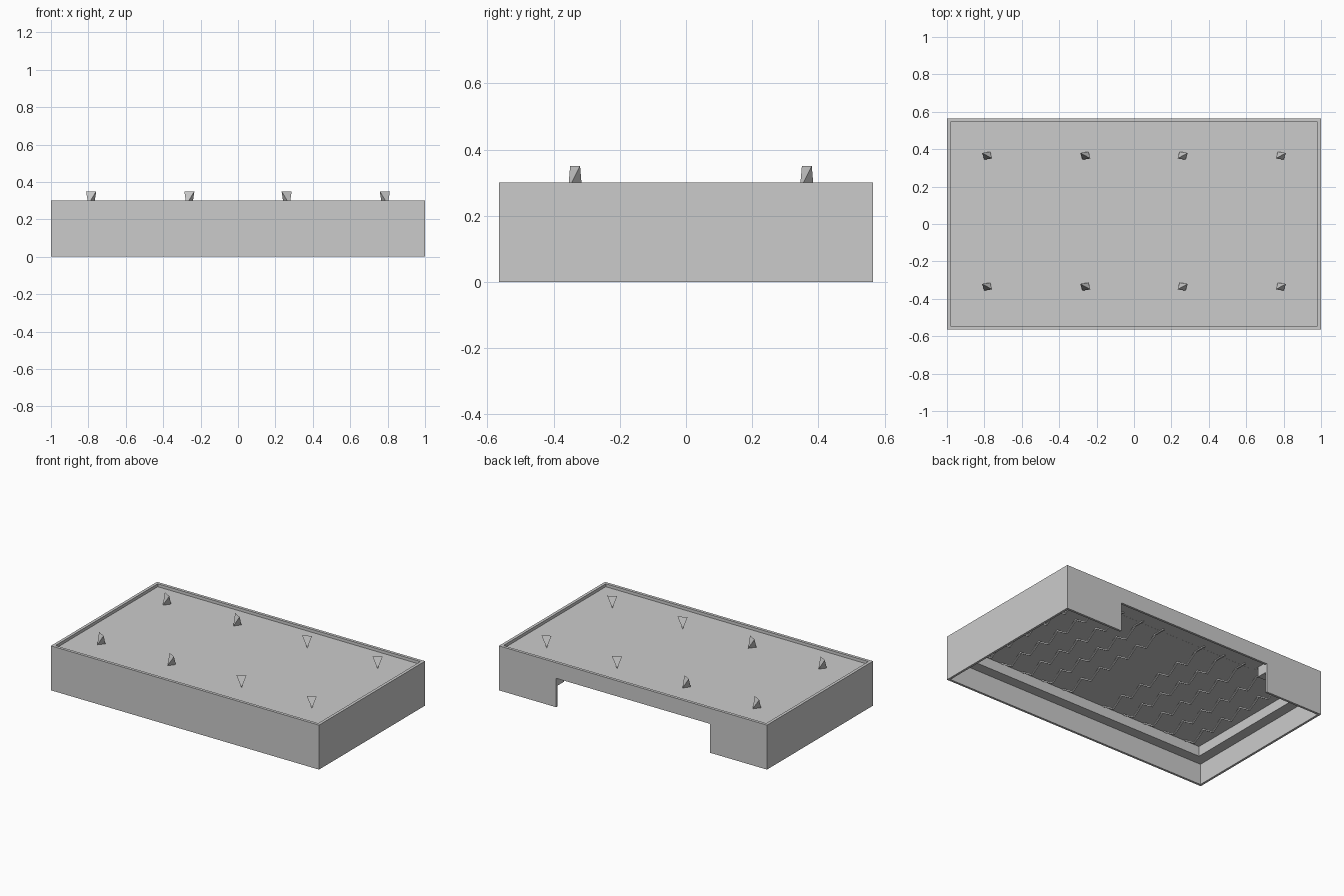
import bpy, bmesh
from mathutils import Vector

if "Cube" in bpy.data.objects:
    bpy.data.objects.remove(bpy.data.objects["Cube"])


def make_object(name, bm):
    bmesh.ops.recalc_face_normals(bm, faces=bm.faces)
    mesh = bpy.data.meshes.new(name)
    bm.to_mesh(mesh)
    bm.free()
    obj = bpy.data.objects.new(name, mesh)
    bpy.context.collection.objects.link(obj)
    return obj


def add_box(bm, lo, hi):
    lo, hi = Vector(lo), Vector(hi)
    geo = bmesh.ops.create_cube(bm, size=1)
    for v in geo["verts"]:
        v.co = Vector(((lo[i] + hi[i]) / 2 + v.co[i] * (hi[i] - lo[i]) for i in range(3)))


def sink(bm, face, border, dz):
    # inset a face and push it up or down to form a recess
    bmesh.ops.inset_region(bm, faces=[face], thickness=border, use_even_offset=True)
    new = bmesh.ops.extrude_discrete_faces(bm, faces=[face])["faces"][0]
    bmesh.ops.translate(bm, verts=new.verts[:], vec=(0, 0, dz))
    return new


def cut(obj, lo, hi):
    bm = bmesh.new()
    add_box(bm, lo, hi)
    cutter = make_object("opening_cutter", bm)
    cutter.hide_render = True
    mod = obj.modifiers.new("opening", 'BOOLEAN')
    mod.operation = 'DIFFERENCE'
    mod.solver = 'EXACT'
    mod.object = cutter
    bpy.context.view_layer.objects.active = obj
    bpy.ops.object.modifier_apply(modifier=mod.name)
    bpy.data.objects.remove(cutter)


# Casing: shallow lipped top, hollow stepped underside
bm = bmesh.new()
add_box(bm, (-1, -0.565, 0), (1, 0.565, 0.30))
bm.normal_update()
top = max(bm.faces, key=lambda f: f.normal.z)
bottom = min(bm.faces, key=lambda f: f.normal.z)
sink(bm, top, 0.02, -0.02)
bottom = sink(bm, bottom, 0.015, 0.14)
sink(bm, bottom, 0.07, 0.067)
casing = make_object("casing", bm)

# Opening in the back wall and the inner ledge behind it
cut(casing, (-0.573, 0.44, -0.1), (0.573, 0.7, 0.195))
cut(casing, (-0.573, 0.44, 0.1), (0.573, 0.55, 0.2075))

# Wedge pegs on the top: crossed upper and lower edges, mirrored in x
bm = bmesh.new()
for px in (-0.785, -0.26, 0.26, 0.785):
    s = 1 if px > 0 else -1
    for py in (-0.335, 0.365):
        pts = [(s * 0.027, 0.015, 0.35), (-s * 0.027, -0.015, 0.35),
               (s * 0.016, -0.021, 0.279), (-s * 0.016, 0.021, 0.279)]
        v = [bm.verts.new((px + x, py + y, z)) for x, y, z in pts]
        for a, b, c in ((0, 1, 2), (0, 1, 3), (0, 2, 3), (1, 2, 3)):
            bm.faces.new((v[a], v[b], v[c]))
make_object("top_pegs", bm)


def add_zigzag(bm, x, points, r):
    # thin square bar following a zigzag in the y-z plane
    rings = []
    for y, z in points:
        rings.append([bm.verts.new((x + p * r, y, z + q * r))
                      for p, q in ((-1, -1), (1, -1), (1, 1), (-1, 1))])
    for a, b in zip(rings, rings[1:]):
        for i in range(4):
            j = (i + 1) % 4
            bm.faces.new((a[i], a[j], b[j], b[i]))
    bm.faces.new(rings[0])
    bm.faces.new(rings[-1])


# Rows of hanging V-shaped bars under the top, with a gap in the middle
bm = bmesh.new()
for side in (-1, 1):
    for col in range(1, 6):
        pts = [(-0.475 + i * 0.0865, 0.15 if i % 2 else 0.205) for i in range(12)]
        pts[-1] = (0.47, 0.205)
        add_zigzag(bm, side * col * 0.16, pts, 0.005)
make_object("underside_springs", bm)
